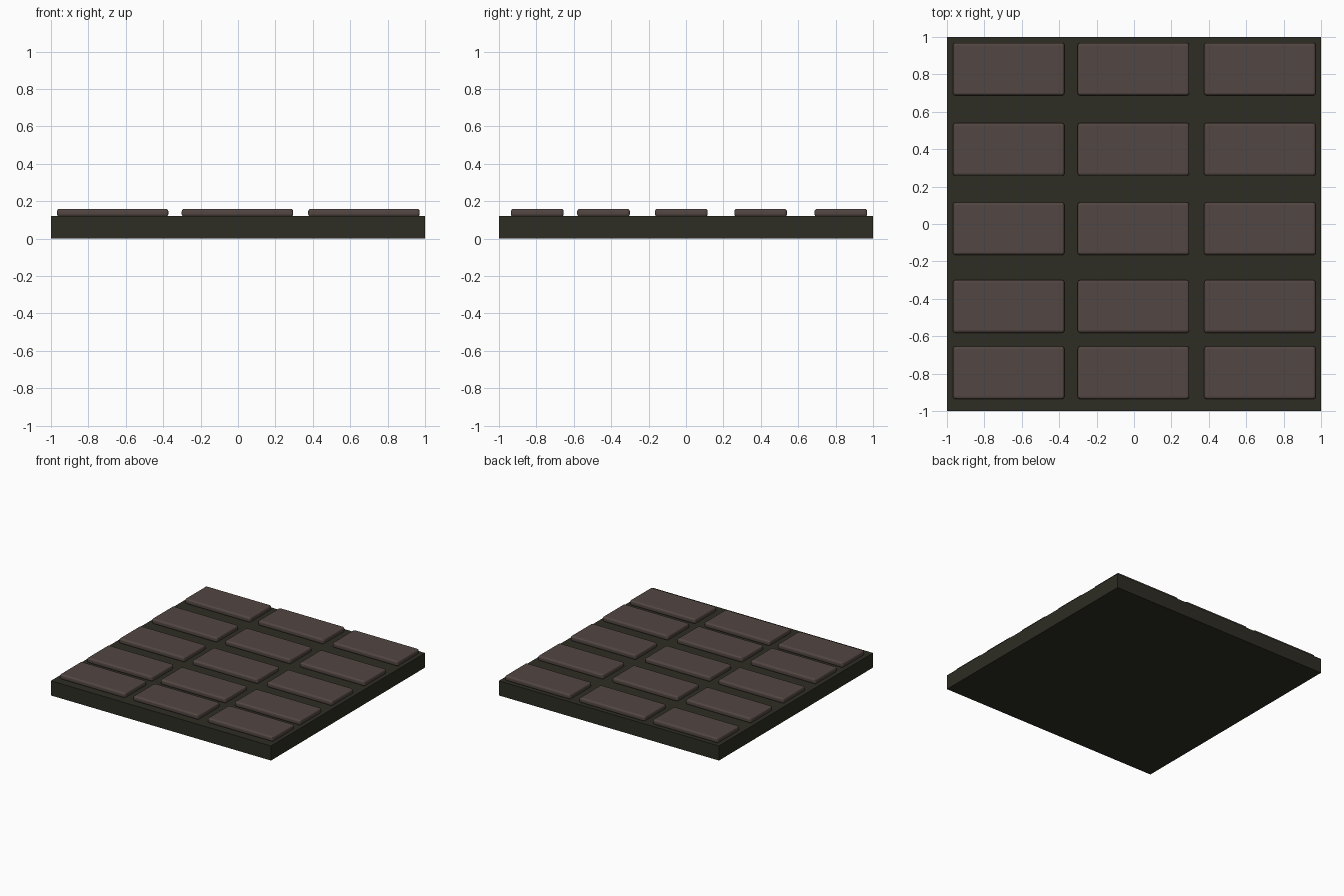
import bpy

if "Cube" in bpy.data.objects:
    bpy.data.objects.remove(bpy.data.objects["Cube"])


def material(name, rgb):
    m = bpy.data.materials.new(name)
    m.diffuse_color = (*rgb, 1.0)
    m.use_nodes = True
    m.node_tree.nodes["Principled BSDF"].inputs["Base Color"].default_value = m.diffuse_color
    return m


slab_mat = material("dark olive", (0.027, 0.026, 0.017))
tile_mat = material("brown", (0.085, 0.062, 0.055))


def box(name, centre, size, mat, bevel=0.0):
    bpy.ops.mesh.primitive_cube_add(size=1, location=centre)
    o = bpy.context.object
    o.name = name
    o.scale = size
    bpy.ops.object.transform_apply(location=False, rotation=False, scale=True)
    o.data.materials.append(mat)
    if bevel:
        b = o.modifiers.new("rounded_edges", 'BEVEL')
        b.width = bevel
        b.segments = 3
    return o


# Base slab
box("base_slab", (0, 0, 0.06), (2, 2, 0.12), slab_mat)

# Raised paving tiles: rows are unevenly spaced
columns = (-0.67, -0.003, 0.673)
rows = (-0.795, -0.441, -0.025, 0.399, 0.828)
for r, y in enumerate(rows):
    for c, x in enumerate(columns):
        box(f"tile_{r + 1}_{c + 1}", (x, y, 0.138), (0.596, 0.282, 0.042),
            tile_mat, 0.014)
